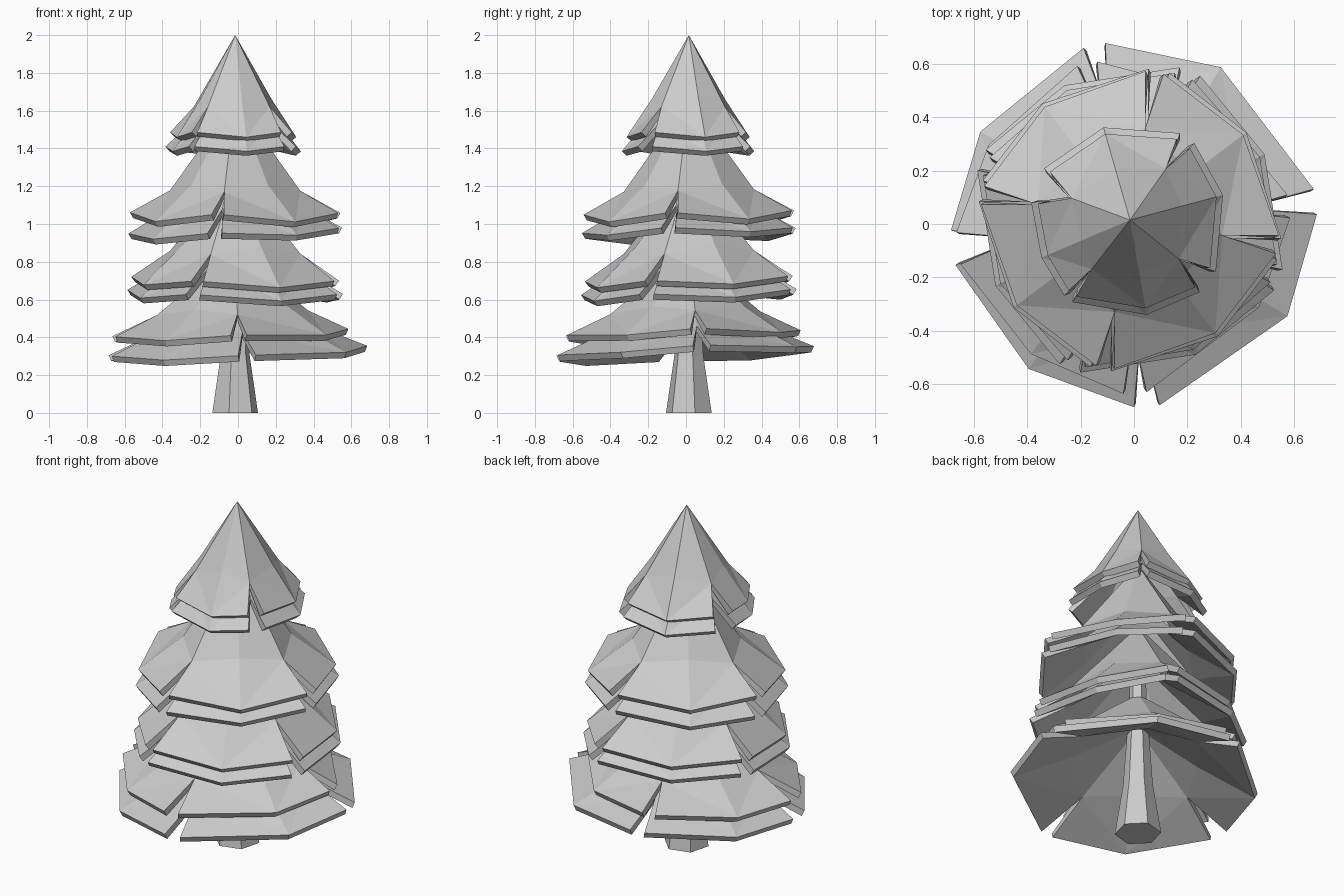
import bpy, bmesh
from math import sin, cos, radians

if "Cube" in bpy.data.objects:
    bpy.data.objects.remove(bpy.data.objects["Cube"])

CX, CY = -0.015, 0.015   # trunk axis


def make_object(bm, name):
    bmesh.ops.recalc_face_normals(bm, faces=bm.faces)
    me = bpy.data.meshes.new(name)
    bm.to_mesh(me)
    bm.free()
    ob = bpy.data.objects.new(name, me)
    bpy.context.collection.objects.link(ob)
    return ob


def even(heading, start=-43, stop=40):
    """Four equal boughs as (start, middle, end) angles."""
    return [(heading + 90 * k + start, heading + 90 * k, heading + 90 * k + stop)
            for k in range(4)]


def branch_layer(name, boughs, apex, inner, mid, end, tilt=(0, 0), shift=(0, 0)):
    """A skirt of four drooping boughs, joined at the top and slit below the shoulder.
    inner / mid / end are (radius, z) of the shoulder, rim centre and rim corners."""
    bm = bmesh.new()

    def vert(angle, r, z):
        x, y = r * cos(radians(angle)), r * sin(radians(angle))
        w = min(1, r / end[0])
        return bm.verts.new((CX + x + w * shift[0], CY + y + w * shift[1],
                             z + tilt[0] * x + tilt[1] * y))

    top = vert(0, 0, apex)
    slit_top = [i + 0.22 * (e - i) for i, e in zip(inner, end)]
    slits = []
    for k in range(4):
        before = boughs[k - 1][2] - (360 if k == 0 else 0)
        slits.append(vert((before + boughs[k][0]) / 2, *slit_top))
    for k, (a0, a1, a2) in enumerate(boughs):
        sh = [slits[k], vert(a1, *inner), slits[(k + 1) % 4]]
        rim = [vert(a0, *end), vert(a1, *mid), vert(a2, *end)]
        bm.faces.new((top, sh[0], sh[1]))
        bm.faces.new((top, sh[1], sh[2]))
        bm.faces.new((sh[0], rim[0], rim[1]))
        bm.faces.new((sh[0], rim[1], sh[1]))
        bm.faces.new((sh[1], rim[1], sh[2]))
        bm.faces.new((sh[2], rim[1], rim[2]))
    ob = make_object(bm, name)
    if sum(p.normal.z for p in ob.data.polygons) < 0:
        ob.data.flip_normals()
    sol = ob.modifiers.new("thickness", 'SOLIDIFY')
    sol.thickness = 0.035
    sol.offset = -1
    return ob


# trunk: tapered six-sided column
bm = bmesh.new()
rings = []
for r, z in ((0.125, 0), (0.08, 0.3), (0.05, 0.75), (0.03, 1.3)):
    rings.append([bm.verts.new((CX + r * cos(radians(60 * i + 15)),
                                CY + r * sin(radians(60 * i + 15)), z)) for i in range(6)])
for lo, hi in zip(rings, rings[1:]):
    for i in range(6):
        j = (i + 1) % 6
        bm.faces.new((lo[i], lo[j], hi[j], hi[i]))
bm.faces.new(rings[0])
bm.faces.new(rings[-1])
make_object(bm, "trunk")

# four tiers, each with an upper and a lower layer of boughs
top_boughs = [(-31, 15, 50), (60, 106, 149), (170, 203, 229), (235, 280, 314)]
branch_layer("top_tier_upper", top_boughs, 2.0, (0.20, 1.66), (0.335, 1.46), (0.35, 1.485))
branch_layer("top_tier_lower", top_boughs, 1.86, (0.21, 1.57), (0.36, 1.385), (0.375, 1.41))

branch_layer("second_tier_upper", even(37), 1.66,
             (0.29, 1.21), (0.53, 1.02), (0.56, 1.06), (0.0, 0.02))
branch_layer("second_tier_lower", even(37, -44, 38), 1.42,
             (0.30, 1.12), (0.545, 0.94), (0.57, 0.965), (0.03, 0.02))

branch_layer("third_tier_upper", even(26), 1.28,
             (0.31, 0.89), (0.54, 0.68), (0.575, 0.71), (-0.01, 0.03))
branch_layer("third_tier_lower", even(26, -44, 38), 1.10,
             (0.32, 0.81), (0.56, 0.61), (0.60, 0.64), (-0.01, 0.03))

low_boughs = [(11, 61, 99), (106, 149, 182), (193, 234, 270), (278, 329, 363)]
branch_layer("bottom_tier_upper", low_boughs, 0.86,
             (0.34, 0.56), (0.59, 0.405), (0.625, 0.425), (0.03, 0.025), (-0.025, -0.025))
branch_layer("bottom_tier_lower", low_boughs, 0.68,
             (0.35, 0.475), (0.67, 0.315), (0.685, 0.33), (0.035, 0.04), (0.015, -0.015))
